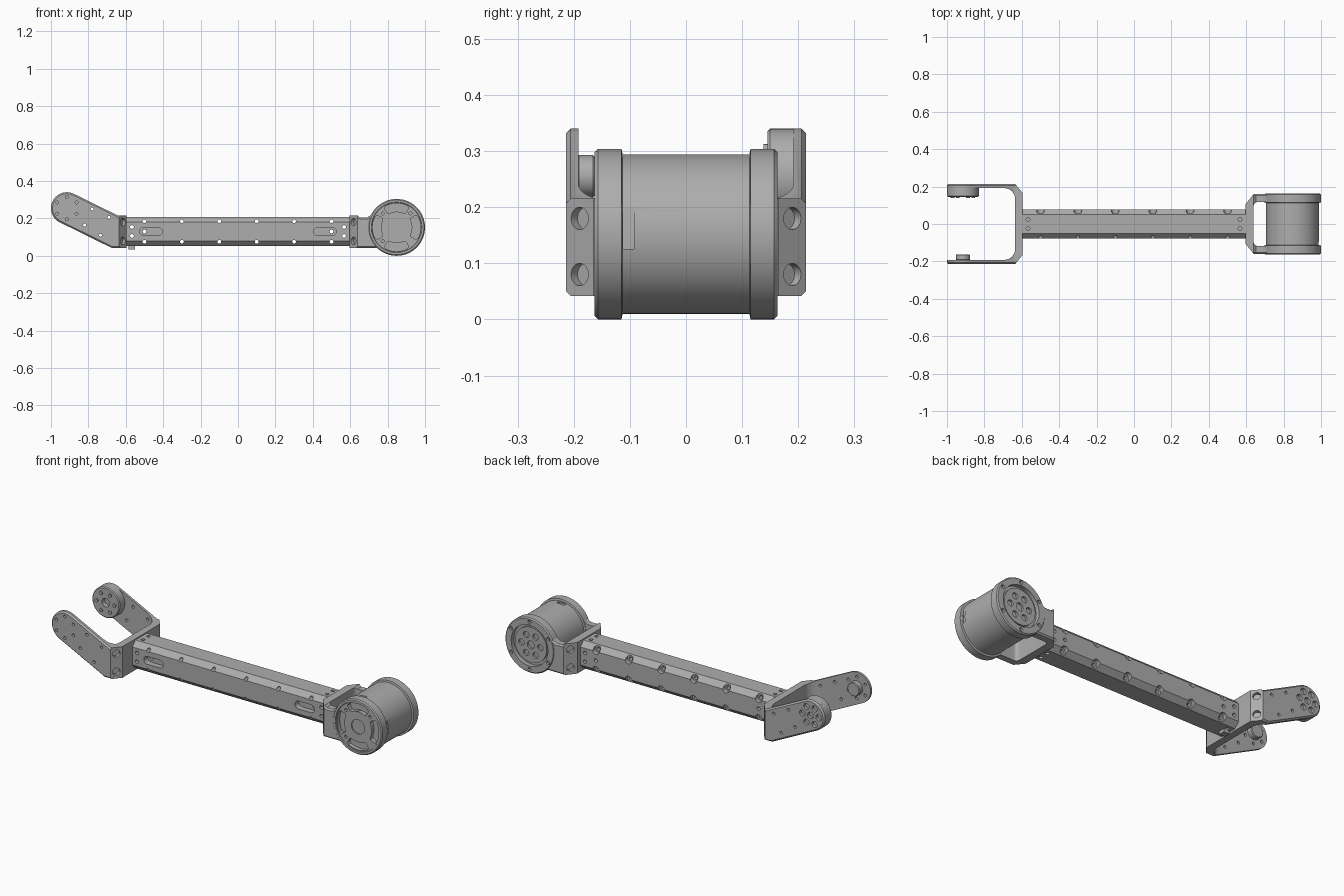
import bpy, bmesh
from math import sin, cos, pi, radians
from mathutils import Vector, Matrix

if "Cube" in bpy.data.objects:
    bpy.data.objects.remove(bpy.data.objects["Cube"])

grey = bpy.data.materials.new("machined_grey")
grey.use_nodes = True
COLOUR = (0.42, 0.42, 0.42, 1)
grey.diffuse_color = COLOUR
grey.node_tree.nodes["Principled BSDF"].inputs["Base Color"].default_value = COLOUR


def to_object(name, bm):
    bmesh.ops.recalc_face_normals(bm, faces=bm.faces[:])
    mesh = bpy.data.meshes.new(name)
    bm.to_mesh(mesh)
    bm.free()
    ob = bpy.data.objects.new(name, mesh)
    bpy.context.scene.collection.objects.link(ob)
    return ob


def arc(cx, cy, r, a0, a1, n):
    """Points along an arc, angles in degrees."""
    angles = [radians(a0 + (a1 - a0) * i / n) for i in range(n + 1)]
    return [(cx + r * cos(a), cy + r * sin(a)) for a in angles]


def prism(name, pts, axis, lo, hi, bevel=0):
    """Extrude a 2D outline along one axis, optionally chamfering the caps."""
    place = {"x": lambda u, v, w: (w, u, v), "y": lambda u, v, w: (u, w, v),
             "z": lambda u, v, w: (u, v, w)}[axis]
    bm = bmesh.new()
    rings = [[bm.verts.new(place(u, v, w)) for u, v in pts] for w in (lo, hi)]
    caps = [bm.faces.new(r) for r in rings]
    for i in range(len(pts)):
        bm.faces.new((rings[0][i - 1], rings[0][i], rings[1][i], rings[1][i - 1]))
    if bevel:
        bmesh.ops.recalc_face_normals(bm, faces=bm.faces[:])
        edges = [e for f in caps for e in f.edges]
        bmesh.ops.bevel(bm, geom=edges, offset=bevel, segments=1,
                        profile=0.5, affect='EDGES')
    return to_object(name, bm)


def box(name, x, y, z):
    return prism(name, [(x[0], y[0]), (x[1], y[0]), (x[1], y[1]), (x[0], y[1])], "z", *z)


def disc(name, cx, cz, r, lo, hi, bevel=0, n=48):
    return prism(name, arc(cx, cz, r, 0, 360, n)[:-1], "y", lo, hi, bevel)


def lathe(name, profile, cx, cz):
    """Spin a (radius, y) profile about an axis along y."""
    bm = bmesh.new()
    vs = [bm.verts.new((cx + r, y, cz)) for r, y in profile]
    es = [bm.edges.new(p) for p in zip(vs, vs[1:])]
    bmesh.ops.spin(bm, geom=vs + es, cent=(cx, 0, cz), axis=(0, 1, 0),
                   angle=2 * pi, steps=72, use_duplicate=False)
    bmesh.ops.remove_doubles(bm, verts=bm.verts[:], dist=0.0001)
    return to_object(name, bm)


def drills(holes):
    """One cutter made of cylinders: (centre, direction, radius, length)."""
    bm = bmesh.new()
    for centre, direction, r, length in holes:
        turn = Vector(direction).to_track_quat('Z', 'Y').to_matrix().to_4x4()
        bmesh.ops.create_cone(bm, cap_ends=True, segments=16, radius1=r, radius2=r,
                              depth=length, matrix=Matrix.Translation(centre) @ turn)
    return to_object("drill_cutter", bm)


def carve(ob, cutter, operation='DIFFERENCE'):
    mod = ob.modifiers.new("cut", 'BOOLEAN')
    mod.operation, mod.solver, mod.object = operation, 'EXACT', cutter
    graph = bpy.context.evaluated_depsgraph_get()
    mesh = bpy.data.meshes.new_from_object(ob.evaluated_get(graph))
    ob.modifiers.clear()
    ob.data = mesh
    bpy.data.objects.remove(cutter)


def finish(ob):
    ob.data.materials.clear()
    ob.data.materials.append(grey)
    bpy.ops.object.select_all(action='DESELECT')
    ob.select_set(True)
    bpy.context.view_layer.objects.active = ob
    bpy.ops.object.shade_smooth_by_angle(angle=radians(30))


def circle_spots(cx, cz, r, n, start=0):
    return arc(cx, cz, r, start, start + 360, n)[:-1]


def yoke(name, s, base, shoulder, y_flat, y_out, y_in, fillet, end, side):
    """U bracket: plan outline intersected with a chamfered side outline."""
    k = 1.3
    far = (base + (shoulder - base) * k, y_flat + (y_out - y_flat) * k)
    inner = arc(shoulder + fillet, y_in - fillet, fillet, 180, 90, 8)
    half = [(base, y_flat), far, (end, far[1]), (end, y_in)] + inner[::-1]
    plan = half + [(x, -y) for x, y in half[::-1]]
    ob = prism(name, [(s * x, y) for x, y in plan], "z", -0.1, 0.5)
    carve(ob, prism("side_cutter", side, "y", -y_out, y_out, 0.008), 'INTERSECT')
    # Bolt counterbores on the sloped corners
    mx, my = (base + shoulder) / 2, (y_flat + y_out) / 2
    nx, ny = y_out - y_flat, shoulder - base
    carve(ob, drills([((s * mx, t * my, z), (-s * nx, t * ny, 0), 0.02, 0.036)
                      for t in (-1, 1) for z in (0.08, 0.18)]))
    return ob


# Octagonal beam
MID, H, C = 0.13, 0.078, 0.05
octagon = [(-H, -C), (-C, -H), (C, -H), (H, -C), (H, C), (C, H), (-C, H), (-H, C)]
beam = prism("beam", [(y, MID + z) for y, z in octagon], "x", -0.6, 0.6)
rows = [(x / 10, MID + t * 0.055) for x in range(-5, 6, 2) for t in (-1, 1)]
carve(beam, drills([((x, 0.08, z), (0, 1, 0), 0.021, 0.05) for x, z in rows]))
for s in (-1, 1):
    cx = s * 0.465
    slot = arc(cx + 0.038, MID, 0.022, -90, 90, 8) + arc(cx - 0.038, MID, 0.022, 90, 270, 8)
    carve(beam, prism("slot_cutter", slot, "y", -0.1, -0.045))
through = rows + [(s * 0.5, MID) for s in (-1, 1)]
through += [(s * 0.567, MID + t * 0.024) for s in (-1, 1) for t in (-1, 1)]
holes = [((x, 0, z), (0, 1, 0), 0.01, 0.3) for x, z in through]
holes += [((s * 0.567, t * 0.024, MID + u * H), (0, 0, 1), 0.01, 0.03)
          for s in (-1, 1) for t in (-1, 1) for u in (-1, 1)]
carve(beam, drills(holes))
finish(beam)

# Small stop under the beam
finish(box("beam_stop", (-0.585, -0.552), (-0.018, 0.018), (0.034, 0.06)))

# Fork at the open end
FX, FZ = -0.915, 0.255
fork_side = [(-0.59, 0.042), (-0.59, 0.215), (-0.641, 0.215)]
fork_side += arc(FX, FZ, 0.085, 64, 244, 24) + [(-0.675, 0.042)]
fork = yoke("fork", -1, 0.595, 0.635, 0.165, 0.214, 0.192, 0.06, 1.1, fork_side)
small = circle_spots(FX, FZ, 0.06, 6, 30)
small += [(-0.82, 0.165), (-0.78, 0.25), (-0.69, 0.205), (-0.735, 0.11)]
holes = [((x, -0.2, z), (0, 1, 0), 0.008, 0.06) for x, z in small]
holes += [((x, 0.2, z), (0, 1, 0), 0.008, 0.06) for x, z in small[6:]]
holes += [((x, 0.21, z), (0, 1, 0), 0.017, 0.03) for x, z in circle_spots(FX, FZ, 0.05, 6)]
holes += [((FX, 0.21, FZ), (0, 1, 0), 0.018, 0.03)]
carve(fork, drills(holes))
finish(fork)

# Pivot pin on the front arm, bearing hub on the back arm
finish(disc("pivot_pin", FX, FZ, 0.038, -0.195, -0.162, 0.004))
hub = disc("bearing_hub", FX, FZ, 0.085, 0.145, 0.197, 0.005)
carve(hub, drills([((FX, 0.145, FZ), (0, 1, 0), 0.024, 0.05)]))
finish(hub)
for x, z in circle_spots(FX, FZ, 0.055, 6):
    finish(disc("hub_screw", x, z, 0.01, 0.138, 0.15, 0, 12))

# Yoke that carries the motor
MX, MZ = 0.848, 0.152
motor_side = [(0.59, 0.042), (0.59, 0.215), (0.64, 0.215), (0.652, 0.205), (0.69, 0.205),
              (0.715, 0.22), (0.742, 0.255), (0.78, 0.2), (0.78, 0.08), (0.745, 0.042)]
carrier = yoke("motor_yoke", 1, 0.595, 0.64, 0.105, 0.16, 0.117, 0.02, 0.9, motor_side)
carve(carrier, disc("bore_cutter", MX, MZ, 0.146, -0.3, 0.3, 0, 72))
finish(carrier)

# Motor housing with end rings
profile = [(0, -0.152), (0.04, -0.152), (0.04, -0.158), (0.133, -0.158), (0.135, -0.163),
           (0.146, -0.163), (0.152, -0.157), (0.152, -0.115), (0.142, -0.113),
           (0.142, 0.113), (0.152, 0.115), (0.152, 0.157), (0.146, 0.163),
           (0.113, 0.163), (0.113, 0.14), (0.098, 0.14), (0.098, 0.152), (0, 0.152)]
motor = lathe("motor", profile, MX, MZ)
for a in range(0, 360, 90):
    window = arc(MX, MZ, 0.128, a - 27, a + 27, 12) + arc(MX, MZ, 0.12, a + 32, a + 32, 1)[:1]
    window += arc(MX, MZ, 0.092, a + 33, a + 33, 1)[:1] + arc(MX, MZ, 0.084, a + 27, a - 27, 8)
    window += arc(MX, MZ, 0.092, a - 33, a - 33, 1)[:1] + arc(MX, MZ, 0.12, a - 32, a - 32, 1)[:1]
    carve(motor, prism("window_cutter", window, "y", -0.2, -0.135))
holes = [((x, -0.16, z), (0, 1, 0), 0.008, 0.03) for x, z in circle_spots(MX, MZ, 0.105, 4, 45)]
holes += [((x, 0.16, z), (0, 1, 0), 0.017, 0.04) for x, z in circle_spots(MX, MZ, 0.058, 6)]
holes += [((x, 0.165, z), (0, 1, 0), 0.01, 0.03) for x, z in circle_spots(MX, MZ, 0.131, 6, 30)]
holes += [((MX, 0.16, MZ), (0, 1, 0), 0.022, 0.04)]
carve(motor, drills(holes))

# Cable sockets in the housing wall
carve(motor, box("socket_cutter", (0.982, 1.1), (-0.112, -0.093), (0.125, 0.2)))
carve(motor, box("socket_cutter", (0.81, 0.855), (-0.106, -0.086), (0.286, 0.4)))
finish(motor)
